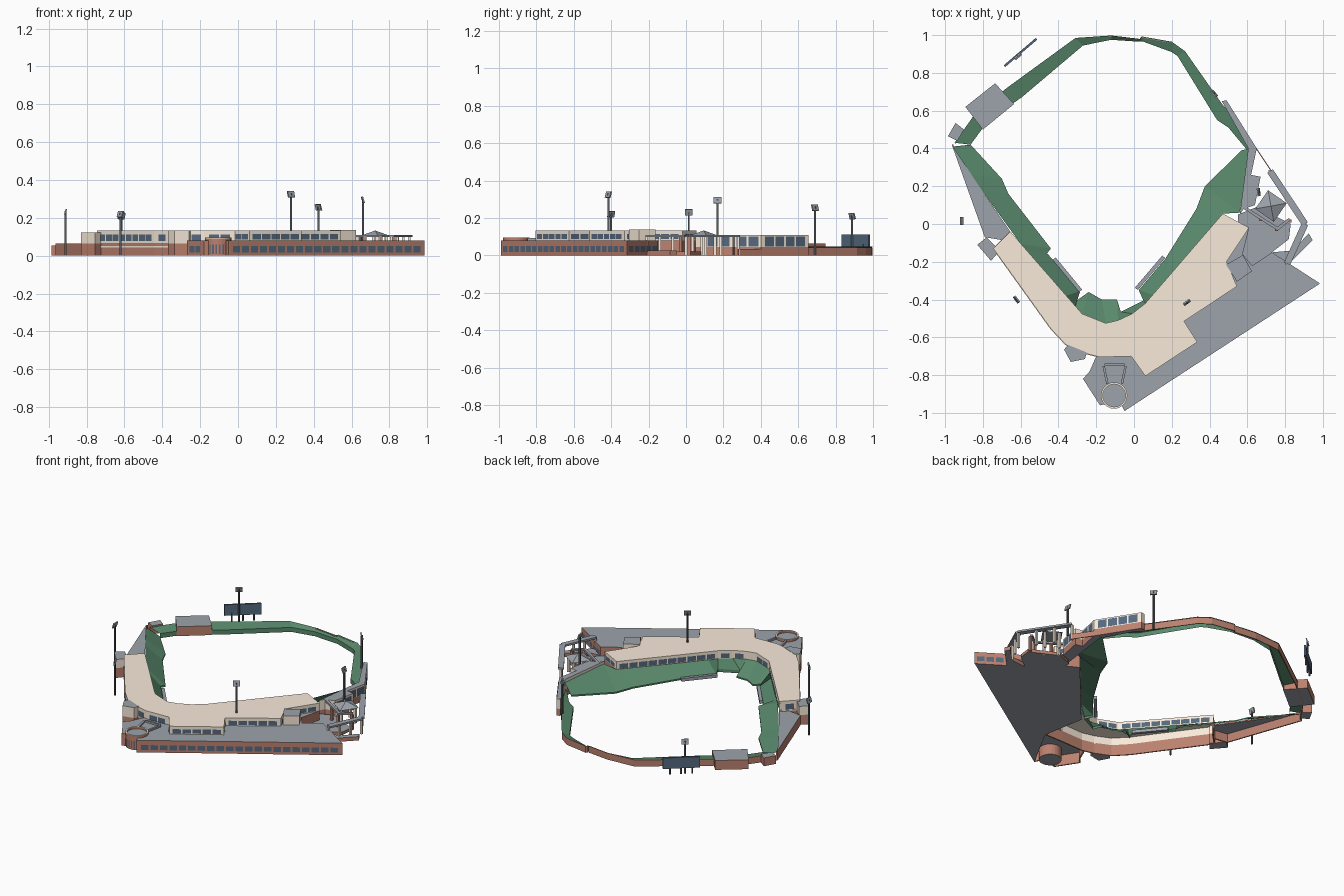
import bpy, bmesh, math
from mathutils import Vector, Matrix

if "Cube" in bpy.data.objects:
    bpy.data.objects.remove(bpy.data.objects["Cube"])


def material(name, r, g, b):
    m = bpy.data.materials.new(name)
    m.diffuse_color = (r, g, b, 1)
    m.use_nodes = True
    m.node_tree.nodes["Principled BSDF"].inputs["Base Color"].default_value = m.diffuse_color
    return m


BRICK = material("brick", 0.50, 0.22, 0.16)
CREAM = material("cream", 0.95, 0.83, 0.70)
GREEN = material("green", 0.10, 0.25, 0.15)
GLASS = material("glass", 0.09, 0.14, 0.21)
GREY = material("roof_grey", 0.34, 0.37, 0.41)
STEEL = material("steel", 0.10, 0.11, 0.12)


def finish(name, bm, *mats):
    me = bpy.data.meshes.new(name)
    bm.to_mesh(me)
    bm.free()
    for m in mats:
        me.materials.append(m)
    ob = bpy.data.objects.new(name, me)
    bpy.context.collection.objects.link(ob)
    return ob


def add_prism(bm, pts, z0, z1):
    lo = [bm.verts.new((x, y, z0)) for x, y in pts]
    hi = [bm.verts.new((x, y, z1)) for x, y in pts]
    bm.faces.new(lo[::-1]).material_index = 1
    bm.faces.new(hi).material_index = 1
    for i in range(len(pts)):
        j = (i + 1) % len(pts)
        bm.faces.new((lo[i], lo[j], hi[j], hi[i]))


def prism(name, pts, z0, z1, side, cap):
    """Counter-clockwise outline extruded upward, with its own cap colour."""
    bm = bmesh.new()
    add_prism(bm, pts, z0, z1)
    return finish(name, bm, side, cap)


def segments(path, closed=False):
    return zip(path, path[1:] + (path[:1] if closed else []))


def wall(name, path, z0, z1, mat, t=0.008, out=0.0, closed=False):
    """Thin wall along a path; its outer side is to the right of travel."""
    bm = bmesh.new()
    for a, b in segments(path, closed):
        a, b = Vector(a), Vector(b)
        d = (b - a).normalized()
        n = Vector((d.y, -d.x))
        add_prism(bm, [a + n * out, b + n * out, b + n * (out - t), a + n * (out - t)], z0, z1)
    return finish(name, bm, mat, mat)


def panes(name, path, z0, z1, w=0.045, gap=0.012, closed=False, off=0.003):
    """Row of window panes on the outer side of each long path segment."""
    bm = bmesh.new()
    for a, b in segments(path, closed):
        a, b = Vector(a), Vector(b)
        length = (b - a).length
        n = int((length - gap) / (w + gap))
        if n < 1:
            continue
        d = (b - a) / length
        o = Vector((d.y, -d.x)) * off
        s = (length - n * w - (n - 1) * gap) / 2
        for i in range(n):
            p = a + d * (s + i * (w + gap)) + o
            q = p + d * w
            bm.faces.new([bm.verts.new(v) for v in
                          ((*p, z0), (*q, z0), (*q, z1), (*p, z1))])
    return finish(name, bm, GLASS)


def loft(name, rows, mat):
    """Sloped sheet from rows of (inner xy, inner z, outer xy, outer z), with a front lip."""
    bm = bmesh.new()
    rings = [[bm.verts.new(v) for v in ((*i, 0), (*i, zi), (*o, zo))] for i, zi, o, zo in rows]
    for r, s in zip(rings, rings[1:]):
        for k in range(2):
            bm.faces.new((r[k], s[k], s[k + 1], r[k + 1]))
    return finish(name, bm, mat)


def posts(name, pts, z0, z1, r, mat):
    bm = bmesh.new()
    for x, y in pts:
        add_prism(bm, [(x - r, y - r), (x + r, y - r), (x + r, y + r), (x - r, y + r)], z0, z1)
    return finish(name, bm, mat, mat)


# Front terrace building, and the hollow lobby beside it
terrace = [(-0.05, -0.99), (0.985, -0.315), (0.73, -0.15), (0.625, -0.22), (0.575, -0.16),
           (0.61, -0.02), (0.47, 0.055), (0.06, -0.42), (0.11, -0.70)]
lobby = [(0.11, -0.70), (-0.2, -0.7), (-0.235, -0.78), (-0.27, -0.82), (-0.18, -0.96),
         (-0.14, -0.95), (-0.07, -0.95), (-0.05, -0.99)]
prism("terrace_building", terrace, 0, 0.08, BRICK, GREY)
panes("terrace_windows", terrace[:3], 0.018, 0.05)
prism("lobby_deck", lobby, 0.07, 0.08, BRICK, GREY)
wall("lobby_wall", lobby[1:], 0, 0.07, BRICK)
panes("lobby_windows", lobby[3:5], 0.018, 0.05)

# Main grandstand roof, walls and windows
outer_left = [(-0.655, -0.04), (-0.745, -0.13), (-0.44, -0.555), (-0.36, -0.64), (-0.26, -0.685),
              (-0.18, -0.705), (-0.015, -0.70)]
outer_right = [(-0.015, -0.70), (0.06, -0.805), (0.335, -0.625), (0.265, -0.515), (0.545, -0.33),
               (0.49, -0.2), (0.61, -0.02), (0.47, 0.055)]
inner = [(0.47, 0.055), (0.06, -0.42), (-0.01, -0.475), (-0.085, -0.51), (-0.15, -0.525),
         (-0.275, -0.475), (-0.655, -0.04)]
prism("grandstand_roof", outer_left + outer_right[1:] + inner[1:-1], 0.12, 0.132, CREAM, CREAM)
wall("left_brick_wall", outer_left + [(0.11, -0.70)], 0, 0.072, BRICK)
wall("left_upper_wall", outer_left, 0.072, 0.12, CREAM)
for i, z in enumerate((0.042, 0.066)):
    wall(f"left_trim_band_{i}", outer_left, z, z + 0.008, CREAM, 0.008, 0.003)
panes("left_windows", outer_left, 0.078, 0.113, 0.052, 0.008)
wall("right_upper_wall", outer_right, 0.08, 0.12, CREAM)
panes("right_windows", outer_right, 0.086, 0.114, 0.052, 0.008)
wall("suite_wall", inner, 0.078, 0.12, CREAM)
panes("suite_windows", inner, 0.084, 0.115, 0.052, 0.008)

# Stair towers
left_tower = [(-0.83, -0.11), (-0.757, -0.195), (-0.71, -0.14), (-0.78, -0.07)]
mid_tower = [(-0.37, -0.665), (-0.335, -0.73), (-0.26, -0.715), (-0.25, -0.68), (-0.35, -0.64)]
right_tower = [(0.487, -0.215), (0.545, -0.305), (0.624, -0.25), (0.577, -0.164)]
for name, pts, top in (("left_tower", left_tower, 0.122), ("mid_tower", mid_tower, 0.134),
                       ("right_tower", right_tower, 0.137)):
    prism(name + "_base", pts, 0, 0.065, BRICK, GREY)
    prism(name + "_top", pts, 0.065, top, CREAM, GREY)

# Seating bowl
loft("seating_bowl", [
    ((-0.865, 0.42), .01, (-0.96, 0.41), .05), ((-0.70, 0.24), .01, (-0.86, 0.26), .06),
    ((-0.665, 0.16), .01, (-0.80, 0.17), .065), ((-0.44, -0.13), .01, (-0.60, -0.105), .08),
    ((-0.46, -0.155), .012, (-0.56, -0.15), .08), ((-0.285, -0.355), .01, (-0.36, -0.38), .08),
    ((-0.31, -0.41), .02, (-0.31, -0.435), .08), ((-0.24, -0.36), .01, (-0.275, -0.475), .08),
    ((-0.17, -0.40), .01, (-0.15, -0.525), .08), ((-0.09, -0.40), .01, (-0.085, -0.51), .08),
    ((-0.07, -0.465), .02, (-0.01, -0.475), .08), ((0.05, -0.405), .02, (0.06, -0.42), .08),
    ((0.025, -0.35), .01, (0.10, -0.375), .08), ((0.165, -0.185), .01, (0.21, -0.25), .08),
    ((0.33, 0.08), .01, (0.47, 0.055), .08), ((0.375, 0.20), .01, (0.56, 0.06), .095),
    ((0.57, 0.39), .01, (0.61, 0.40), .09)], GREEN)
wall("left_dugout", [(-0.43, -0.19), (-0.29, -0.36)], 0, 0.02, GREY, 0.02)
wall("right_dugout", [(0.02, -0.35), (0.165, -0.18)], 0, 0.02, GREY, 0.02)

# Outfield wall: green top and inside, brick outside
fence = [((-0.865, 0.42), (-0.95, 0.43)), ((-0.77, 0.55), (-0.83, 0.60)),
         ((-0.595, 0.67), (-0.66, 0.73)), ((-0.27, 0.945), (-0.31, 0.985)),
         ((-0.12, 0.975), (-0.12, 0.998)), ((0.03, 0.965), (0.03, 0.98)),
         ((0.05, 0.965), (0.04, 0.993)), ((0.2, 0.91), (0.2, 0.965)), ((0.23, 0.89), (0.27, 0.915)),
         ((0.44, 0.55), (0.47, 0.63)), ((0.5, 0.51), (0.52, 0.585)), ((0.6, 0.39), (0.625, 0.41))]
loft("outfield_slope", [(i, .03, o, .046) for i, o in fence], GREEN)
wall("outfield_brick_wall", [o for i, o in fence][::-1], 0, 0.043, BRICK, 0.005, -0.002)

# Left side concourse and outfield blocks
wall("left_concourse_wall", [(-0.965, 0.42), (-0.79, -0.07), (-0.70, -0.085)], 0, 0.06, BRICK)
prism("left_concourse_roof", [(-0.965, 0.42), (-0.79, -0.07), (-0.70, -0.085), (-0.655, -0.04),
                              (-0.80, 0.17)], 0.056, 0.064, BRICK, GREY)
prism("outfield_block", [(-0.893, 0.62), (-0.80, 0.50), (-0.635, 0.635), (-0.735, 0.745)],
      0, 0.062, BRICK, GREY)
prism("corner_block", [(-0.985, 0.465), (-0.935, 0.44), (-0.9, 0.5), (-0.945, 0.535)],
      0, 0.055, BRICK, GREY)

# Right side suites
suites = [(0.605, 0.40), (0.56, 0.05), (0.58, 0.08), (0.64, 0.10), (0.67, 0.25), (0.62, 0.26),
          (0.65, 0.40), (0.49, 0.655), (0.465, 0.65)]
prism("side_suites_base", suites, 0, 0.045, BRICK, GREY)
prism("side_suites", suites, 0.045, 0.11, CREAM, GREY)
panes("side_suite_windows", suites[3:8], 0.048, 0.1, 0.055, 0.01)

# Right plaza with covered walk
prism("plaza_deck", [(0.55, 0.05), (0.55, -0.2), (0.625, -0.22), (0.73, -0.15), (0.82, -0.08),
                     (0.83, 0.0), (0.65, 0.09)], 0, 0.02, BRICK, GREY)
prism("plaza_wing", [(0.73, -0.15), (0.81, -0.22), (0.945, -0.085), (0.925, -0.05), (0.84, -0.14)],
      0, 0.025, BRICK, GREY)
walk = [(0.72, 0.28), (0.905, 0.0), (0.81, -0.21)]
wall("walk_roof", walk[::-1], 0.098, 0.11, GREY, 0.035, 0.018)
posts("walk_columns", [Vector(a).lerp(Vector(b), k / 3) for a, b in segments(walk)
                       for k in range(4)], 0, 0.1, 0.007, CREAM)
wall("plaza_beam", [(0.58, 0.08), (0.76, -0.035), (0.83, 0.02)], 0.098, 0.11, GREY, 0.016)
posts("plaza_beam_columns", [(0.67, 0.025), (0.755, -0.03), (0.825, 0.015)], 0, 0.1, 0.008, BRICK)
wall("plaza_edge_wall", [(0.73, 0.28), (0.65, 0.40)], 0, 0.035, BRICK, 0.005)

# Pyramid pavilion
bm = bmesh.new()
bmesh.ops.create_cone(bm, cap_ends=True, segments=4, radius1=0.085, radius2=0, depth=0.03,
                      matrix=Matrix.Translation((0.725, 0.095, 0.118)) @ Matrix.Rotation(0.18, 4, 'Z'))
finish("pavilion_roof", bm, GREY)
posts("pavilion_columns", [(0.725 + x, 0.095 + y) for x, y in
                           ((0.06, 0.01), (-0.06, -0.01), (-0.01, 0.06), (0.01, -0.06))],
      0, 0.105, 0.007, CREAM)


# Entrance rotunda
def circle(r):
    return [(-0.105 + r * math.cos(k * math.tau / 24), -0.908 + r * math.sin(k * math.tau / 24))
            for k in range(24)]


prism("rotunda", circle(0.068), 0, 0.082, BRICK, GREY)
wall("rotunda_rim", circle(0.07), 0.076, 0.092, BRICK, 0.01, closed=True)
wall("rotunda_coping", circle(0.07), 0.092, 0.095, CREAM, 0.01, closed=True)
panes("rotunda_doors", circle(0.068)[14:23], 0.01, 0.06, 0.009, 0.004)
wall("rotunda_neck", [(-0.135, -0.845), (-0.155, -0.75), (-0.05, -0.75), (-0.07, -0.845)],
     0.08, 0.092, GREY, 0.012)

# Scoreboard
board = [(-0.52, 0.985), (-0.69, 0.84)]
wall("scoreboard", board, 0.04, 0.112, GLASS, 0.012)
posts("scoreboard_posts", [Vector(board[0]).lerp(Vector(board[1]), f) + Vector((0.005, -0.005))
                           for f in (0.2, 0.5, 0.8)], 0, 0.06, 0.004, STEEL)

# Floodlight towers
for i, (x, y, z0, z1, nx, ny) in enumerate((
        (-0.912, 0.015, 0, 0.235, 1, 0), (-0.622, -0.40, 0, 0.225, 0.8, 0.6),
        (0.28, -0.415, 0.13, 0.33, -0.6, 0.8), (0.425, 0.69, 0, 0.26, -0.75, -0.66),
        (0.66, 0.168, 0.1, 0.30, -1, -0.1), (-0.615, 0.888, 0, 0.215, 0.65, -0.76))):
    posts(f"light_pole_{i}", [(x, y)], z0, z1, 0.005, STEEL)
    bm = bmesh.new()
    bmesh.ops.create_cube(bm, size=1, matrix=Matrix.Translation((x, y, z1 - 0.005)) @
                          Matrix.Rotation(math.atan2(ny, nx), 4, 'Z') @
                          Matrix.Rotation(0.3, 4, 'Y') @ Matrix.Diagonal((0.008, 0.042, 0.034, 1)))
    finish(f"light_head_{i}", bm, GREY)
